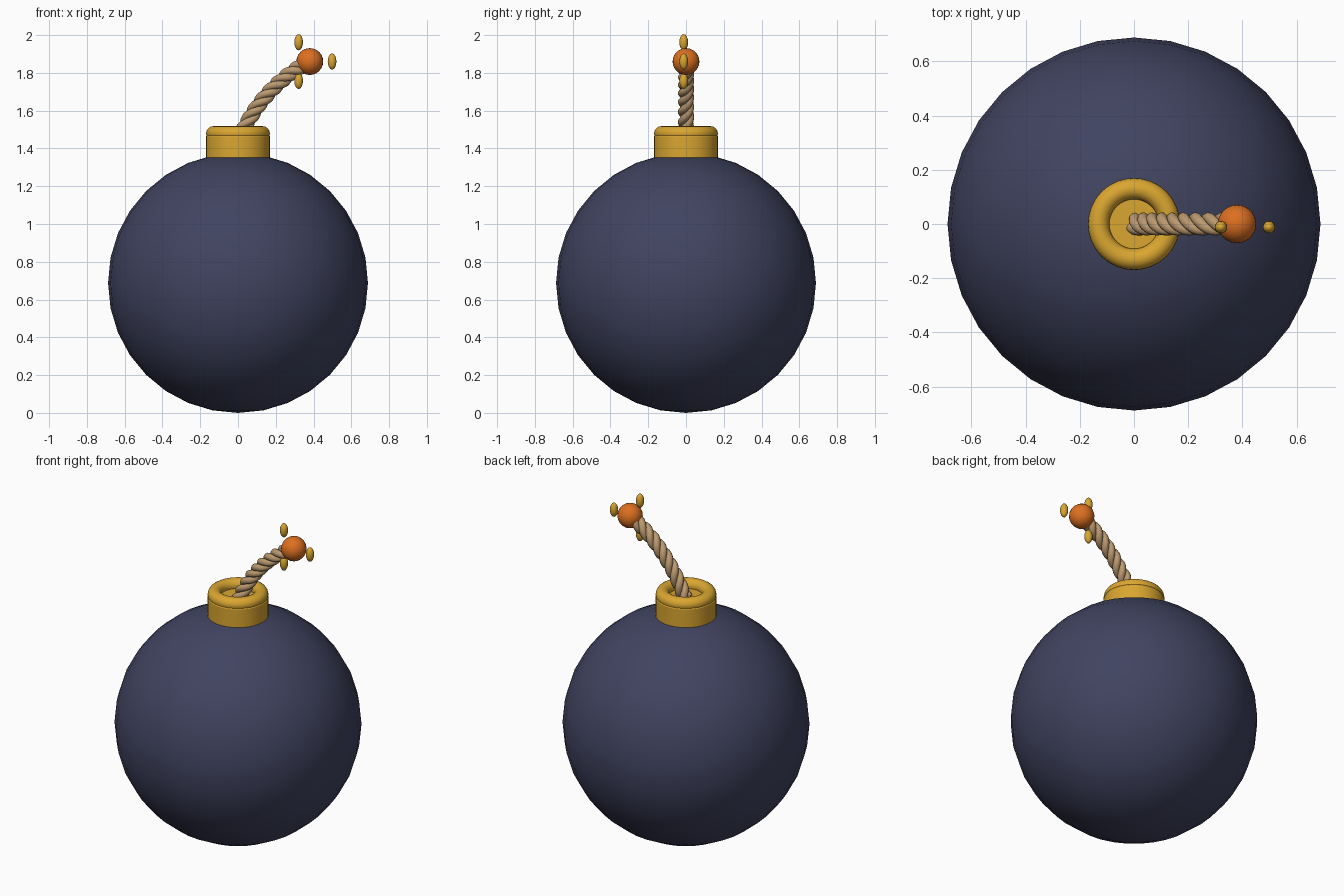
import bpy
from math import sin, cos, pi, radians
from mathutils import Vector

cube = bpy.data.objects.get("Cube")
if cube:
    bpy.data.objects.remove(cube, do_unlink=True)


def material(name, rgb):
    m = bpy.data.materials.new(name)
    m.use_nodes = True
    m.diffuse_color = (*rgb, 1)
    bsdf = m.node_tree.nodes["Principled BSDF"]
    bsdf.inputs["Base Color"].default_value = (*rgb, 1)
    bsdf.inputs["Roughness"].default_value = 0.6
    return m


NAVY = material("navy", (0.052, 0.057, 0.118))
GOLD = material("gold", (0.70, 0.38, 0.03))
ORANGE = material("orange", (0.72, 0.16, 0.015))
TAN = material("rope tan", (0.50, 0.32, 0.16))


def finish(name, mat):
    """Name, colour and smooth the active object."""
    ob = bpy.context.object
    ob.name = name
    ob.data.materials.append(mat)
    bpy.ops.object.shade_smooth_by_angle(angle=radians(40))
    return ob


def ball(name, mat, centre, size, segments=32, rings=16):
    bpy.ops.mesh.primitive_uv_sphere_add(segments=segments, ring_count=rings,
                                         radius=1, location=centre)
    bpy.context.object.scale = size
    bpy.ops.object.transform_apply(location=False, rotation=False, scale=True)
    return finish(name, mat)


# Body
R = 0.688
ball("body", NAVY, (0, 0, R), (R, R, R))

# Collar and its rounded rim
bpy.ops.mesh.primitive_cylinder_add(vertices=32, radius=0.17, depth=0.17,
                                    location=(0, 0, 1.385))
collar = finish("collar", GOLD)
bevel = collar.modifiers.new("soft edge", "BEVEL")
bevel.width = 0.008
bevel.segments = 2
bpy.ops.mesh.primitive_torus_add(major_radius=0.13, minor_radius=0.039,
                                 major_segments=48, minor_segments=16,
                                 location=(0, 0, 1.479))
finish("collar_rim", GOLD)

# Fuse: strands wound around a bent path
TIP = Vector((0.38, 0, 1.86))
START, BEND = Vector((0.005, 0, 1.45)), Vector((0.13, 0, 1.73))
STRANDS, TURNS, STEPS = 3, 3, 72


def fuse_point(t, phase):
    centre = START * (1 - t) ** 2 + BEND * 2 * t * (1 - t) + TIP * t * t
    along = ((BEND - START) * (1 - t) + (TIP - BEND) * t).normalized()
    side = Vector((0, 1, 0))
    a = phase + 2 * pi * TURNS * t
    return centre + (side * cos(a) + along.cross(side) * sin(a)) * 0.022


for i in range(STRANDS):
    curve = bpy.data.curves.new("fuse_strand", "CURVE")
    curve.dimensions = "3D"
    curve.bevel_depth = 0.021
    curve.bevel_resolution = 3
    curve.use_fill_caps = True
    line = curve.splines.new("POLY")
    line.points.add(STEPS)
    for k, p in enumerate(line.points):
        p.co = (*fuse_point(k / STEPS, 2 * pi * i / STRANDS), 1)
    line.use_smooth = True
    curve.materials.append(TAN)
    strand = bpy.data.objects.new(f"fuse_strand_{i + 1}", curve)
    bpy.context.collection.objects.link(strand)

# Glowing tip with three sparks around it
ball("ember", ORANGE, TIP, (0.071, 0.071, 0.071), 24, 12)
for i in range(3):
    a = 2 * pi * i / 3
    spot = TIP + Vector((0.118 * cos(a), -0.012, 0.118 * sin(a)))
    ball(f"spark_{i + 1}", GOLD, spot, (0.023, 0.023, 0.043), 16, 8)
